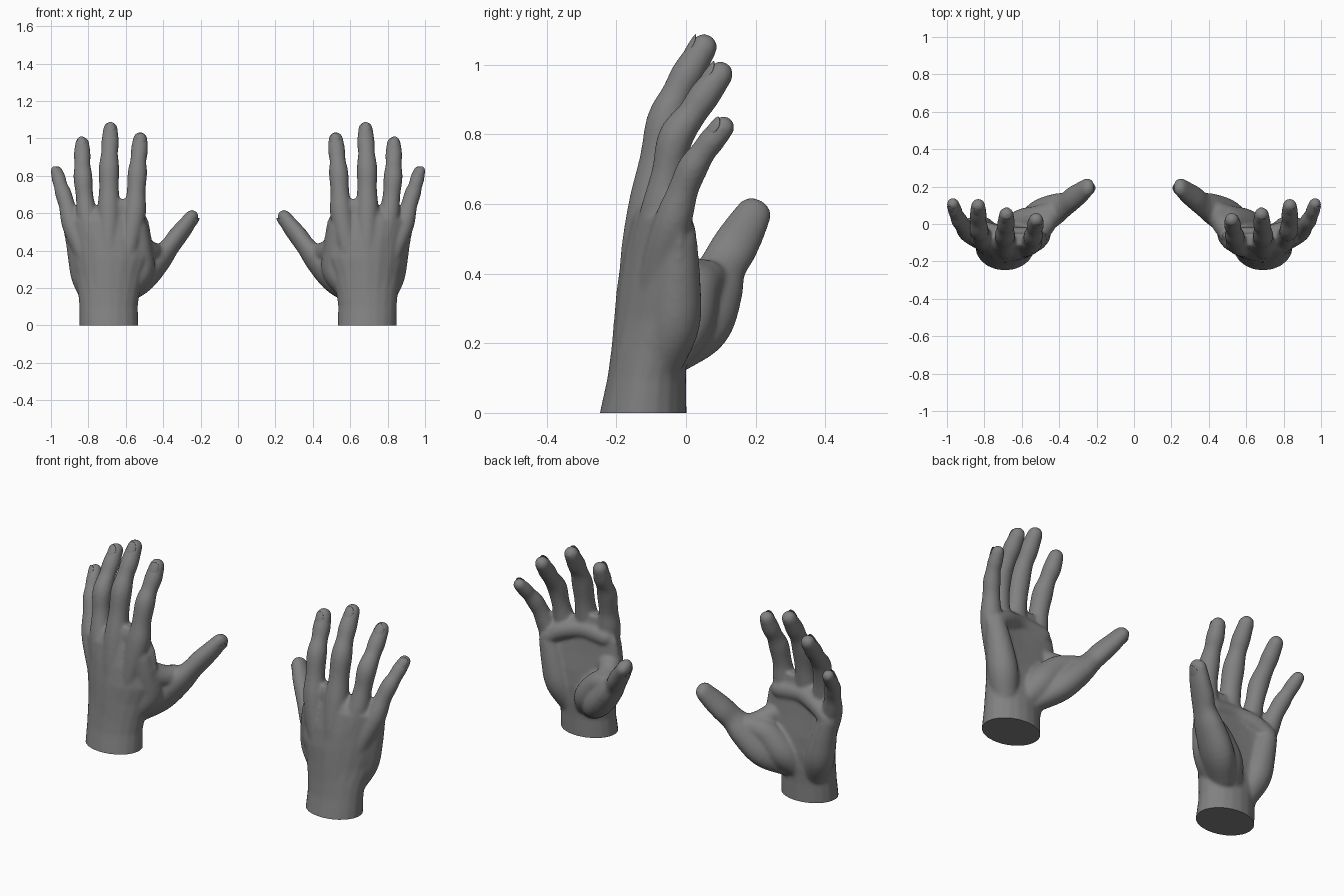
import bpy, bmesh, math
from mathutils import Vector

cube = bpy.data.objects.get("Cube")
if cube:
    bpy.data.objects.remove(cube)

skin = bpy.data.materials.new("grey_skin")
GREY = (0.22, 0.22, 0.22, 1)
skin.diffuse_color = GREY
skin.use_nodes = True
skin.node_tree.nodes["Principled BSDF"].inputs["Base Color"].default_value = GREY
SIDES = 20
SWELL = 0.003  # makes up for the shrinkage of smoothing


def loft(bm, rings):
    """Skin a list of closed rings and cap both ends."""
    loops = [[bm.verts.new(p) for p in ring] for ring in rings]
    for a, b in zip(loops, loops[1:]):
        for i in range(SIDES):
            j = (i + 1) % SIDES
            bm.faces.new((a[i], a[j], b[j], b[i]))
    bm.faces.new(loops[0][::-1])
    bm.faces.new(loops[-1])


def spline(points, steps=5):
    """Catmull-Rom through points holding x, y, z and radius."""
    p = [Vector(q) for q in points]
    p = [p[0] * 2 - p[1]] + p + [p[-1] * 2 - p[-2]]
    out = []
    for a, b, c, d in zip(p, p[1:], p[2:], p[3:]):
        for k in range(steps):
            t = k / steps
            out.append(0.5 * (2 * b + (c - a) * t + (2 * a - 5 * b + 4 * c - d) * t * t
                              + (3 * b - a - 3 * c + d) * t ** 3))
    return out + [p[-2]]


def limb(bm, points, back=(0, -1, 0), wide=1.0, deep=1.0):
    """Round-ended tube; returns the frame at its tip."""
    path = spline(points)
    pos = [q.to_3d() for q in path]
    rad = [q[3] + SWELL for q in path]
    rings, frame = [], None

    def ring(c, r):
        return [c + r * (wide * math.cos(a) * side + deep * math.sin(a) * up)
                for a in (2 * math.pi * i / SIDES for i in range(SIDES))]

    last = len(pos) - 1
    for i, c in enumerate(pos):
        t = (pos[min(i + 1, last)] - pos[max(i - 1, 0)]).normalized()
        up = Vector(back)
        up = (up - t * up.dot(t)).normalized()
        side = t.cross(up)
        dome = [math.radians(a) for a in (25, 45, 62, 78)]
        if i == 0:
            rings += [ring(c - t * rad[0] * math.sin(a), rad[0] * math.cos(a)) for a in dome[::-1]]
        rings.append(ring(c, rad[i]))
        if i == last:
            rings += [ring(c + t * rad[i] * math.sin(a), rad[i] * math.cos(a)) for a in dome]
            frame = (c, t, up, side, rad[i])
    loft(bm, rings)
    return frame


def nail(bm, frame, width, length, wide=1.0, deep=1.0):
    """Thin plate wrapped round the back of a fingertip."""
    c, t, up, side, r = frame
    made = bmesh.ops.create_uvsphere(bm, u_segments=20, v_segments=12, radius=1)["verts"]
    for v in made:
        angle = v.co.x * width / r
        h = r + v.co.z * 0.004
        v.co = (c + up * math.cos(angle) * h * deep + side * math.sin(angle) * h * wide
                + t * (v.co.y * length - length * 0.4))


flesh, nails = bmesh.new(), bmesh.new()

# Wrist and palm: height, centre x, centre y, half width, half depth, arch of the back
palm = [(-.06, .69, -.128, .155, .124, 0), (0, .69, -.123, .155, .122, 0),
        (.1, .692, -.113, .153, .110, 0), (.18, .69, -.106, .163, .106, .01),
        (.27, .69, -.103, .187, .101, .05), (.36, .685, -.103, .22, .093, .075),
        (.46, .692, -.102, .23, .078, .085), (.56, .71, -.095, .23, .060, .08),
        (.595, .69, -.09, .19, .050, .06), (.64, .64, -.09, .1, .04, .02),
        (.675, .62, -.085, .06, .03, 0)]
rings = []
for z, cx, cy, rx, ry, arch in palm:
    ring = []
    for i in range(SIDES):
        c, s = math.cos(2 * math.pi * i / SIDES), math.sin(2 * math.pi * i / SIDES)
        cup = arch * c * c * (1 if c > 0 else .4)  # the little-finger side curls more
        ring.append(Vector((cx + (rx + SWELL) * c, cy + (ry + SWELL) * s + cup, z)))
    rings.append(ring)
loft(flesh, rings)

# Fingers: back direction, then hand bone, knuckle, joints and tip with radii
fingers = [
    ((-.15, -1, 0), [(.64, -.125, .2, .05), (.585, -.125, .42, .05), (.553, -.1, .6, .058),
                     (.545, -.085, .71, .047), (.538, -.062, .815, .049), (.533, -.032, .88, .040),
                     (.527, -.004, .935, .043), (.523, .022, .995, .036)]),
    ((0, -1, 0), [(.68, -.14, .2, .05), (.69, -.138, .42, .05), (.69, -.104, .59, .060),
                  (.69, -.08, .73, .050), (.69, -.058, .84, .052), (.687, -.024, .92, .042),
                  (.684, .005, .975, .044), (.682, .051, 1.05, .036)]),
    ((.15, -1, 0), [(.72, -.13, .2, .05), (.77, -.115, .42, .048), (.805, -.075, .575, .054),
                    (.82, -.052, .69, .044), (.829, -.03, .79, .048), (.832, .018, .86, .040),
                    (.833, .052, .91, .042), (.833, .098, .972, .035)]),
    ((.35, -1, 0), [(.75, -.11, .2, .05), (.83, -.08, .4, .05), (.887, -.04, .54, .052),
                    (.914, -.008, .64, .041), (.934, .02, .705, .041), (.949, .05, .75, .034),
                    (.958, .075, .783, .035), (.968, .107, .82, .030)]),
]
for back, points in fingers:
    tip = limb(flesh, points, back)
    nail(nails, tip, tip[4] * .75, tip[4] * .9)

# Thumb; its back is turned outward
WIDE, DEEP = 1.2, .9
tip = limb(flesh, [(.6, -.05, .19, .07), (.51, .03, .26, .082), (.42, .078, .355, .070),
                   (.365, .106, .42, .054), (.325, .138, .475, .053), (.285, .167, .525, .048),
                   (.25, .195, .574, .040)], (-.8, -.2, -.5), WIDE, DEEP)
nail(nails, tip, .029, .034, WIDE, DEEP)

# Thumb muscles: the mound in the palm and the flesh at the back
limb(flesh, [(.66, -.05, .17, .06), (.6, -.005, .25, .08), (.52, .025, .345, .07),
             (.45, .06, .38, .055)])
limb(flesh, [(.61, -.09, .2, .075), (.53, -.05, .3, .08), (.525, -.08, .42, .06),
             (.54, -.095, .52, .055)])

# Web of skin, little-finger heel, and the pad below the fingers
limb(flesh, [(.43, .068, .385, .05), (.475, .0, .395, .055), (.53, -.07, .44, .055)])
limb(flesh, [(.77, -.075, .15, .065), (.815, -.035, .26, .073), (.845, -.025, .38, .064),
             (.872, -.02, .49, .05)])
limb(flesh, [(.55, -.07, .57, .05), (.69, -.068, .58, .05), (.8, -.035, .555, .047),
             (.87, -.012, .51, .04)])

# Blend all the flesh into one smooth skin
bmesh.ops.recalc_face_normals(flesh, faces=flesh.faces)
mesh = bpy.data.meshes.new("blend")
flesh.to_mesh(mesh)
flesh.free()
blend = bpy.data.objects.new("blend", mesh)
bpy.context.collection.objects.link(blend)
remesh = blend.modifiers.new("union", "REMESH")
remesh.mode = "VOXEL"
remesh.voxel_size = .008
soften = blend.modifiers.new("soften", "SMOOTH")
soften.factor = .5
soften.iterations = 10
graph = bpy.context.evaluated_depsgraph_get()
blended = bpy.data.meshes.new_from_object(blend.evaluated_get(graph))
bpy.data.objects.remove(blend)

# Cut the wrist flat at the ground
hand = bmesh.new()
hand.from_mesh(blended)
for f in hand.faces:
    f.smooth = True
bmesh.ops.bisect_plane(hand, geom=hand.verts[:] + hand.edges[:] + hand.faces[:], dist=1e-5,
                       plane_co=(0, 0, 0), plane_no=(0, 0, 1), clear_inner=True)
rim = [e for e in hand.edges if e.is_boundary]
bmesh.ops.holes_fill(hand, edges=rim, sides=0)
for e in rim:
    e.smooth = False
    for f in e.link_faces:
        if all(abs(v.co.z) < 1e-3 for v in f.verts):
            f.smooth = False
for f in nails.faces:
    f.smooth = True


def place(bm, name, sign):
    """Add a copy of the part, mirrored for the right side."""
    part = bm.copy()
    for v in part.verts:
        v.co.x *= sign
    bmesh.ops.recalc_face_normals(part, faces=part.faces)
    data = bpy.data.meshes.new(name)
    part.to_mesh(data)
    part.free()
    data.materials.append(skin)
    bpy.context.collection.objects.link(bpy.data.objects.new(name, data))


for side, sign in (("left", 1), ("right", -1)):
    place(hand, side + "_hand", sign)
    place(nails, side + "_fingernails", sign)
